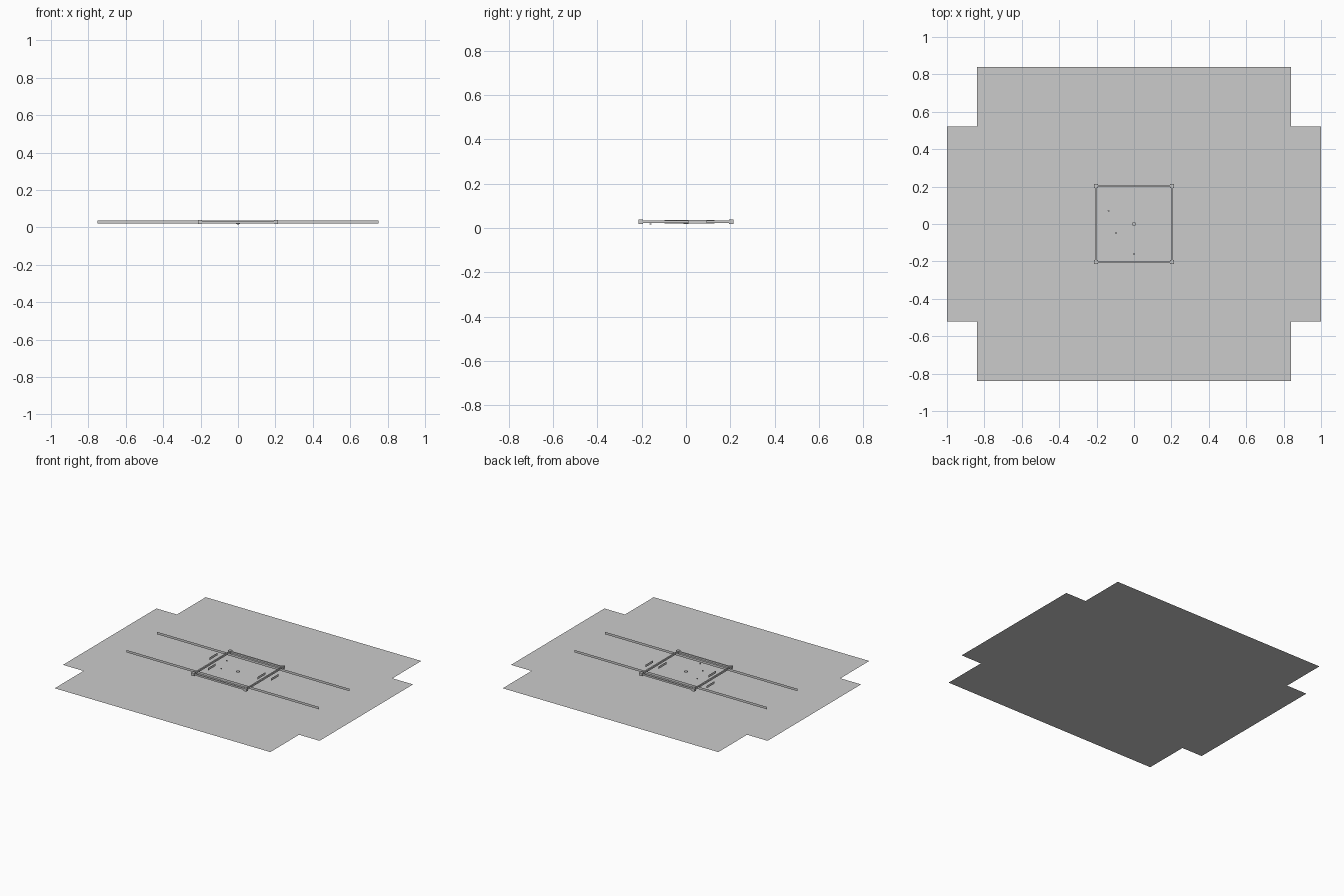
import bpy

if "Cube" in bpy.data.objects:
    bpy.data.objects.remove(bpy.data.objects["Cube"])

Z0, Z1 = 0.02, 0.037


def mesh(name, verts, faces):
    me = bpy.data.meshes.new(name)
    me.from_pydata(verts, [], faces)
    me.update()
    ob = bpy.data.objects.new(name, me)
    bpy.context.collection.objects.link(ob)
    return ob


def box(name, center, size):
    bpy.ops.mesh.primitive_cube_add(size=1, location=center)
    ob = bpy.context.object
    ob.name = name
    ob.scale = size
    bpy.ops.object.transform_apply(location=False, rotation=False, scale=True)
    return ob


def wall(name, a, b):
    # thin upright sheet between two plan points
    return mesh(name, [(*a, Z0), (*b, Z0), (*b, Z1), (*a, Z1)], [(0, 1, 2, 3)])


# flat ground sheet with notched corners
quarter = [(1.0, 0.52), (0.84, 0.52), (0.84, 0.84)]
outline = (quarter
           + [(-x, y) for x, y in reversed(quarter)]
           + [(-x, -y) for x, y in quarter]
           + [(x, -y) for x, y in reversed(quarter)])
mesh("ground_sheet", [(x, y, 0) for x, y in outline], [tuple(range(len(outline)))])

# long rails
for label, y in (("front", -0.168), ("back", 0.168)):
    wall(f"long_rail_{label}", (-0.75, y), (0.75, y))

# square frame: four bars and four corner posts
R, zm = 0.204, (Z0 + Z1) / 2
for s in (-1, 1):
    box("frame_bar_x", (0, s * R, zm), (2 * R - 0.022, 0.009, 0.012))
    box("frame_bar_y", (s * R, 0, zm), (0.009, 2 * R - 0.022, 0.012))
    for t in (-1, 1):
        box("corner_post", (s * R, t * R, zm + 0.0005), (0.022, 0.022, 0.02))

# short upright panels
for x, y in ((-0.251, 0.086), (0.251, 0.052), (0.168, 0.022), (-0.168, -0.053)):
    wall("short_panel", (x, y - 0.043), (x, y + 0.043))

# centre marker and small studs
bpy.ops.mesh.primitive_cylinder_add(vertices=8, radius=0.012, depth=0.005,
                                    location=(0, 0, 0.022))
bpy.context.object.name = "centre_marker"
for x, y, z in ((-0.136, 0.07, 0.035), (-0.096, -0.048, 0.035), (0, -0.16, 0.018)):
    bpy.ops.mesh.primitive_cylinder_add(vertices=8, radius=0.005, depth=0.005,
                                        location=(x, y, z))
    bpy.context.object.name = "small_stud"
